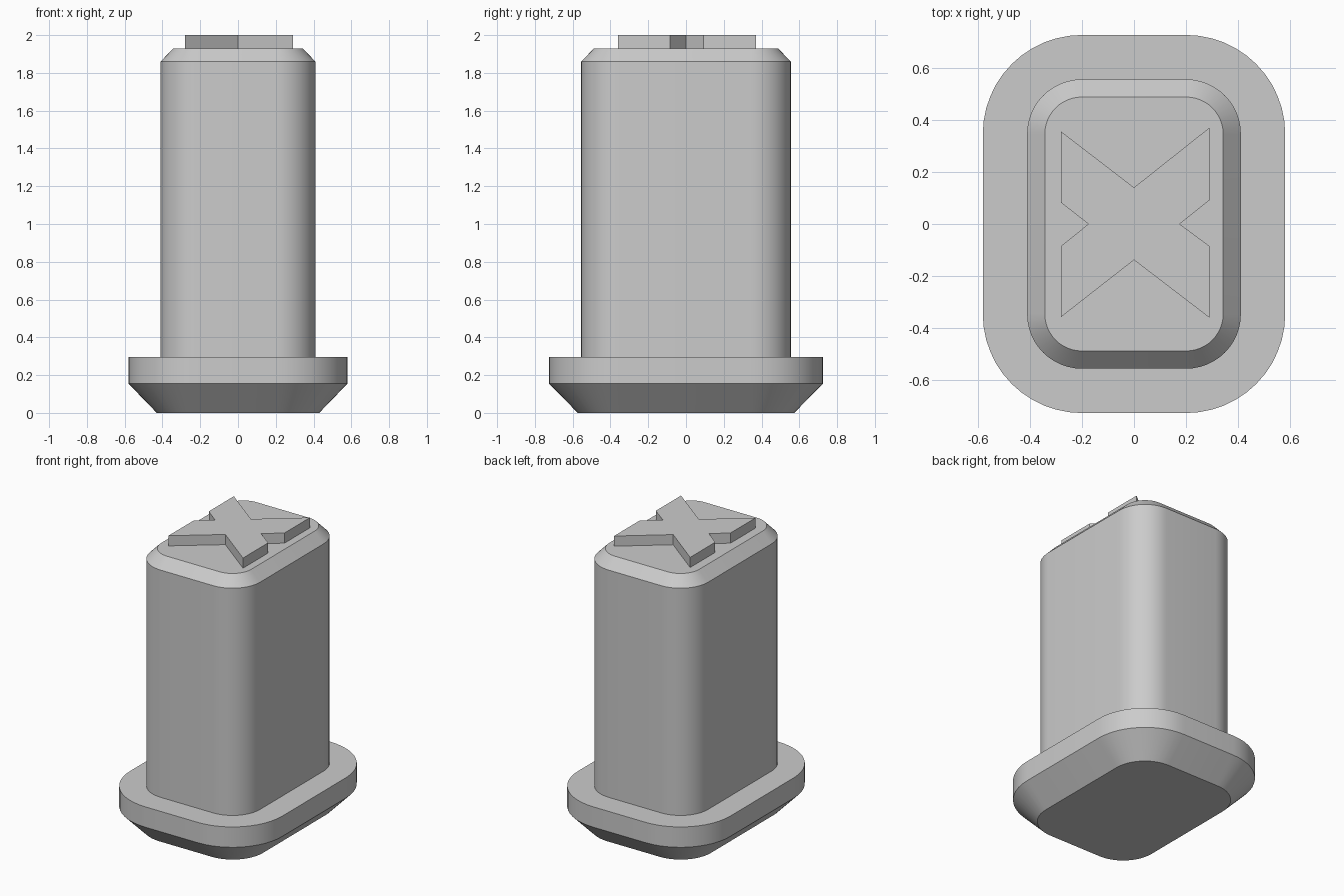
import bpy
import bmesh
from math import cos, sin, pi, radians

cube = bpy.data.objects.get("Cube")
if cube:
    bpy.data.objects.remove(cube, do_unlink=True)

# Single plain grey
GREY = (0.6, 0.6, 0.6, 1)
grey = bpy.data.materials.new("plain grey")
grey.use_nodes = True
grey.diffuse_color = GREY
grey.node_tree.nodes["Principled BSDF"].inputs["Base Color"].default_value = GREY

CORNER_STEPS = 12


def rounded_outline(half_x, half_y, radius):
    """Counter-clockwise rounded rectangle."""
    points = []
    for quarter, (sx, sy) in enumerate([(1, 1), (-1, 1), (-1, -1), (1, -1)]):
        for i in range(CORNER_STEPS + 1):
            a = (quarter + i / CORNER_STEPS) * pi / 2
            points.append((sx * (half_x - radius) + radius * cos(a),
                           sy * (half_y - radius) + radius * sin(a)))
    return points


def loft(name, sections):
    """Solid through a stack of (outline, height) sections, capped at both ends."""
    bm = bmesh.new()
    rings = [[bm.verts.new((x, y, z)) for x, y in outline] for outline, z in sections]
    for low, high in zip(rings, rings[1:]):
        for i in range(len(low)):
            j = (i + 1) % len(low)
            bm.faces.new((low[i], low[j], high[j], high[i]))
    bm.faces.new(rings[0][::-1])
    bm.faces.new(rings[-1])
    bmesh.ops.recalc_face_normals(bm, faces=bm.faces)
    mesh = bpy.data.meshes.new(name)
    bm.to_mesh(mesh)
    bm.free()
    mesh.materials.append(grey)
    obj = bpy.data.objects.new(name, mesh)
    bpy.context.collection.objects.link(obj)
    bpy.ops.object.select_all(action='DESELECT')
    obj.select_set(True)
    bpy.context.view_layer.objects.active = obj
    bpy.ops.object.shade_smooth_by_angle(angle=radians(30))
    return obj


# Wide foot flange, chamfered underneath
flange = rounded_outline(0.58, 0.725, 0.38)
loft("foot_flange", [(rounded_outline(0.43, 0.573, 0.23), 0),
                     (flange, 0.155), (flange, 0.295)])

# Tall body with a chamfered top rim
body = rounded_outline(0.41, 0.555, 0.21)
loft("body", [(body, 0.285), (body, 1.86),
              (rounded_outline(0.342, 0.487, 0.142), 1.93)])

# Raised cross on top, with V notches between its arms
cross = [(0.29, 0.37), (0, 0.14), (-0.28, 0.355), (-0.28, 0.082),
         (-0.175, 0), (-0.28, -0.085), (-0.28, -0.357), (0, -0.138),
         (0.29, -0.36), (0.29, -0.085), (0.175, 0), (0.29, 0.092)]
loft("top_cross", [(cross, 1.925), (cross, 2)])
